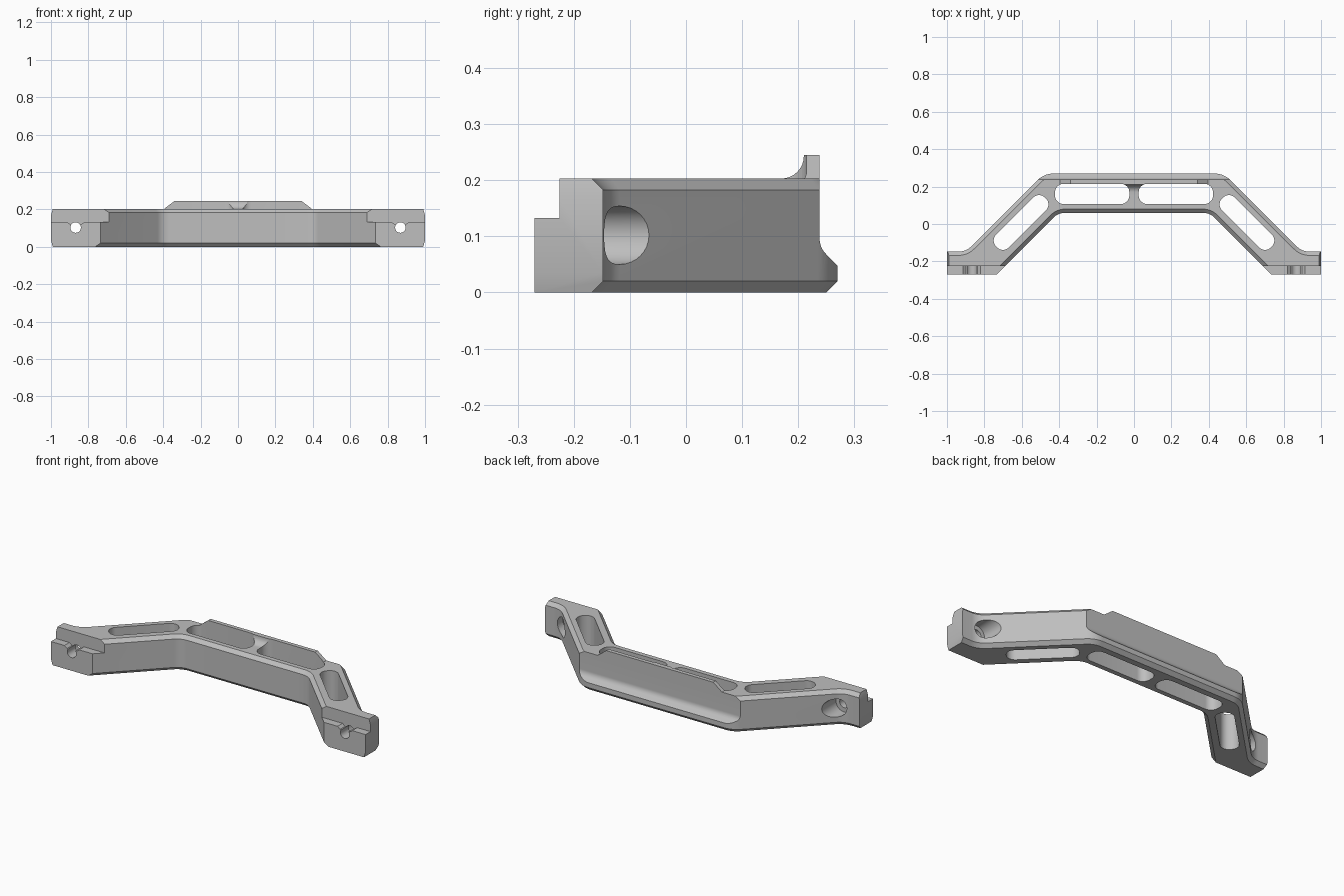
import bpy, bmesh, math
from mathutils import Vector, Matrix

default = bpy.data.objects.get("Cube")
if default:
    bpy.data.objects.remove(default, do_unlink=True)

HEIGHT = 0.203

grey = bpy.data.materials.new("machined_grey")
grey.use_nodes = True
colour = (0.52, 0.52, 0.52, 1)
grey.diffuse_color = colour
grey.node_tree.nodes["Principled BSDF"].inputs["Base Color"].default_value = colour


def rounded(corners, steps=8):
    """Polygon from (a, b, radius) corners, with arcs at the rounded ones."""
    out = []
    for i, (a, b, r) in enumerate(corners):
        p = Vector((a, b))
        if r == 0:
            out.append(p)
            continue
        u = (Vector(corners[i - 1][:2]) - p).normalized()
        v = (Vector(corners[(i + 1) % len(corners)][:2]) - p).normalized()
        half = u.angle(v) / 2
        centre = p + (u + v).normalized() * r / math.sin(half)
        start = p + u * r / math.tan(half) - centre
        end = p + v * r / math.tan(half) - centre
        sweep = math.pi - 2 * half
        for k in range(steps + 1):
            t = k / steps
            arc = (start * math.sin((1 - t) * sweep) + end * math.sin(t * sweep)) / math.sin(sweep)
            out.append(centre + arc)
    return out


def circle(a, b, r, n=32):
    return [(a + r * math.cos(2 * math.pi * k / n), b + r * math.sin(2 * math.pi * k / n))
            for k in range(n)]


def prism(name, points, axis, lo, hi, edit=None):
    """Extrude a flat outline along an axis; edit may refine the mesh."""
    place = {"x": lambda a, b, h: (h, a, b),
             "y": lambda a, b, h: (a, h, b),
             "z": lambda a, b, h: (a, b, h)}[axis]
    bm = bmesh.new()
    low = [bm.verts.new(place(a, b, lo)) for a, b in points]
    high = [bm.verts.new(place(a, b, hi)) for a, b in points]
    bm.faces.new(low)
    bm.faces.new(high)
    n = len(low)
    for i in range(n):
        j = (i + 1) % n
        bm.faces.new((low[i], low[j], high[j], high[i]))
    bmesh.ops.recalc_face_normals(bm, faces=bm.faces)
    if edit:
        edit(bm)
    mesh = bpy.data.meshes.new(name)
    bm.to_mesh(mesh)
    bm.free()
    mesh.materials.append(grey)
    obj = bpy.data.objects.new(name, mesh)
    bpy.context.collection.objects.link(obj)
    return obj


def combine(target, tool, operation="DIFFERENCE"):
    tool.hide_render = True
    mod = target.modifiers.new("combine", "BOOLEAN")
    mod.operation = operation
    mod.solver = "EXACT"
    mod.object = tool
    bpy.context.view_layer.objects.active = target
    bpy.ops.object.modifier_apply(modifier=mod.name)
    bpy.data.objects.remove(tool, do_unlink=True)


def chamfer_rims(bm):
    """Chamfer top and bottom rims except at the foot fronts and ends."""
    rims = []
    for e in bm.edges:
        p, q = (v.co for v in e.verts)
        flat = abs(p.z - q.z) < 1e-5
        front = max(p.y, q.y) < -0.26
        end = min(abs(p.x), abs(q.x)) > 0.995
        if flat and not front and not end:
            rims.append(e)
    bmesh.ops.bevel(bm, geom=rims, offset=0.02, segments=1, affect="EDGES", profile=0.5)


def slope_ends(bm):
    for v in bm.verts:
        t = (v.co.z - 0.203) / 0.042
        v.co.x = math.copysign(0.395 - 0.055 * t, v.co.x)


# Main arched bar with a foot at each end
half = [(0.405, 0.06, 0.09), (0.735, -0.27, 0), (1, -0.27, 0),
        (1, -0.148, 0), (0.898, -0.148, 0.1), (0.48, 0.27, 0.12)]
outline = half + [(-x, y, r) for x, y, r in reversed(half)]
bar = prism("handle_bar", rounded(outline), "z", 0, HEIGHT, chamfer_rims)

# Recess above the back ledge
recess = rounded([(0.238, 0.3, 0), (0.238, 0.08, 0.04), (0.27, 0.048, 0),
                  (0.35, 0.048, 0), (0.35, 0.3, 0)])
combine(bar, prism("recess_cutter", recess, "x", -0.6, 0.6))

# Raised rib along the back with a concave front
rib = [(0.238, 0.195), (0.238, 0.245), (0.21, 0.245)]
for k in range(9):
    angle = math.pi / 2 * k / 8
    rib.append((0.17 + 0.04 * math.cos(angle), 0.243 - 0.04 * math.sin(angle)))
rib.append((0.17, 0.195))
combine(bar, prism("back_rib", rib, "x", -0.4, 0.4, slope_ends), "UNION")


def slot(x, y, length, width, degrees):
    a, b = length / 2, width / 2
    box = [(-a, -b, 0.045), (a, -b, 0.045), (a, b, 0.045), (-a, b, 0.045)]
    turn = Matrix.Rotation(math.radians(degrees), 2)
    points = [turn @ p + Vector((x, y)) for p in rounded(box)]
    combine(bar, prism("slot_cutter", points, "z", -0.1, 0.4))


for side in (-1, 1):
    # Lightening slots
    slot(side * 0.2235, 0.161, 0.397, 0.108, 0)
    slot(side * 0.604, 0.008, 0.37, 0.097, -45 * side)

    # Step on the foot front
    step = [(side * 0.5, HEIGHT + 0.1), (side * 1.1, HEIGHT + 0.1),
            (side * 1.1, 0.133), (side * 0.5, 0.133)]
    combine(bar, prism("step_cutter", step, "y", -0.4, -0.225))

    # Bolt hole, its counterbore, and the shallow notch in the step
    x = side * 0.868
    combine(bar, prism("bolt_hole_cutter", circle(x, 0.103, 0.028), "y", -0.4, 0))
    combine(bar, prism("counterbore_cutter", circle(x, 0.102, 0.052), "y", -0.195, 0))
    notch = [(x - 0.055, 0.14), (x + 0.055, 0.14), (x + 0.03, 0.12), (x - 0.03, 0.12)]
    combine(bar, prism("notch_cutter", notch, "y", -0.4, -0.225))

    # Slightly sloped upper and lower ends
    for edge, beyond in ((0.168, 0.21), (0.035, -0.007)):
        wedge = [(side, edge), (side * 0.988, beyond), (side * 1.1, beyond), (side * 1.1, edge)]
        combine(bar, prism("end_cutter", wedge, "y", -0.4, 0))

bpy.ops.object.select_all(action="DESELECT")
bar.select_set(True)
bpy.context.view_layer.objects.active = bar
bpy.ops.object.shade_smooth_by_angle(angle=math.radians(25))
